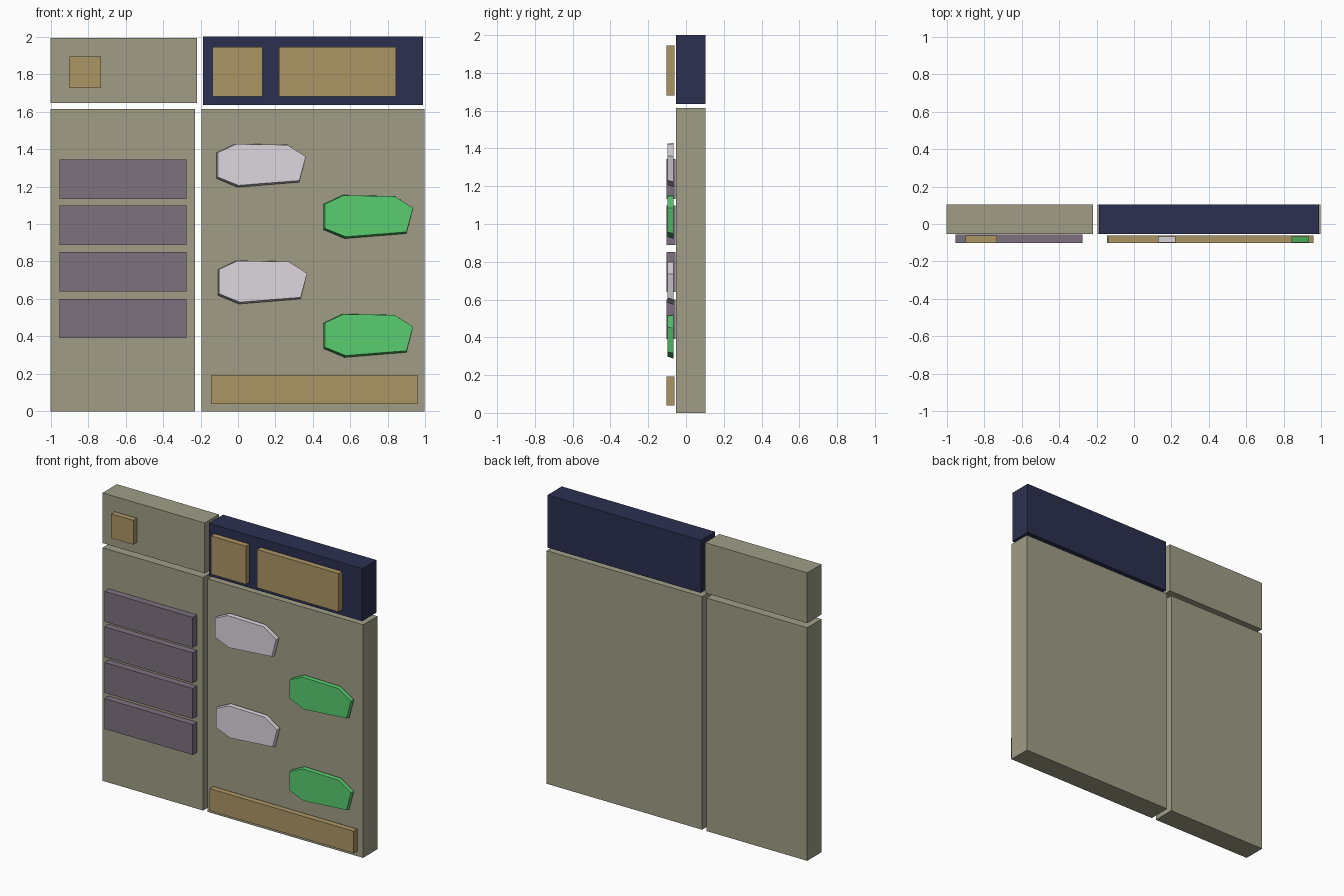
import bpy, bmesh

if "Cube" in bpy.data.objects:
    bpy.data.objects.remove(bpy.data.objects["Cube"])


def material(name, r, g, b):
    m = bpy.data.materials.new(name)
    m.diffuse_color = (r, g, b, 1)
    m.use_nodes = True
    m.node_tree.nodes["Principled BSDF"].inputs["Base Color"].default_value = m.diffuse_color
    return m


OLIVE = material("olive", 0.35, 0.34, 0.24)
NAVY = material("navy", 0.025, 0.03, 0.08)
TAN = material("tan", 0.41, 0.30, 0.13)
PURPLE = material("purple", 0.20, 0.165, 0.21)
WHITE = material("pale", 0.72, 0.68, 0.73)
GREEN = material("green", 0.10, 0.61, 0.16)


def loft(name, front, back, y0, y1, mat):
    """Solid between a front outline at y0 and a back outline at y1."""
    bm = bmesh.new()
    f = [bm.verts.new((x, y0, z)) for x, z in front]
    b = [bm.verts.new((x, y1, z)) for x, z in back]
    bm.faces.new(f)
    bm.faces.new(b[::-1])
    n = len(f)
    for i in range(n):
        j = (i + 1) % n
        bm.faces.new((f[i], b[i], b[j], f[j]))
    bmesh.ops.recalc_face_normals(bm, faces=bm.faces)
    me = bpy.data.meshes.new(name)
    bm.to_mesh(me)
    bm.free()
    me.materials.append(mat)
    ob = bpy.data.objects.new(name, me)
    bpy.context.collection.objects.link(ob)
    return ob


def slab(name, x0, x1, z0, z1, y0, y1, mat):
    r = [(x0, z0), (x1, z0), (x1, z1), (x0, z1)]
    return loft(name, r, r, y0, y1, mat)


# Four thick backing panels
BACK = (-0.053, 0.103)
slab("left_panel", -1.0, -0.23, 0, 1.613, *BACK, OLIVE)
slab("right_panel", -0.195, 0.995, 0, 1.613, *BACK, OLIVE)
slab("left_header", -1.0, -0.218, 1.645, 1.993, *BACK, OLIVE)
slab("right_header", -0.186, 0.988, 1.636, 2.0, *BACK, NAVY)

# Raised tan tiles
TILE = (-0.102, -0.062)
slab("search_tile", -0.90, -0.73, 1.725, 1.893, *TILE, TAN)
slab("portrait_tile", -0.135, 0.132, 1.68, 1.945, *TILE, TAN)
slab("title_tile", 0.218, 0.842, 1.68, 1.945, *TILE, TAN)
slab("input_bar", -0.145, 0.957, 0.04, 0.193, *TILE, TAN)

# Stack of list rows
for i, z in enumerate((1.133, 0.888, 0.641, 0.391)):
    slab(f"list_row_{i + 1}", -0.952, -0.276, z, z + 0.21, -0.102, -0.055, PURPLE)

# Irregular message bubbles, the front outline slightly smaller than the back
BUBBLE = [(0, 0.045), (0.112, -0.002), (0.442, 0.025), (0.477, 0.16),
          (0.378, 0.225), (0.10, 0.23), (0, 0.182)]
for i, (x, z, mat) in enumerate(((-0.115, 1.198, WHITE), (0.457, 0.924, GREEN),
                                 (-0.108, 0.575, WHITE), (0.457, 0.29, GREEN))):
    back = [(x + u, z + w) for u, w in BUBBLE]
    front = [(x + 0.477 + (u - 0.477) * 0.985, z + 0.20 + (w - 0.20) * 0.95)
             for u, w in BUBBLE]
    loft(f"message_bubble_{i + 1}", front, back, -0.099, -0.067, mat)
